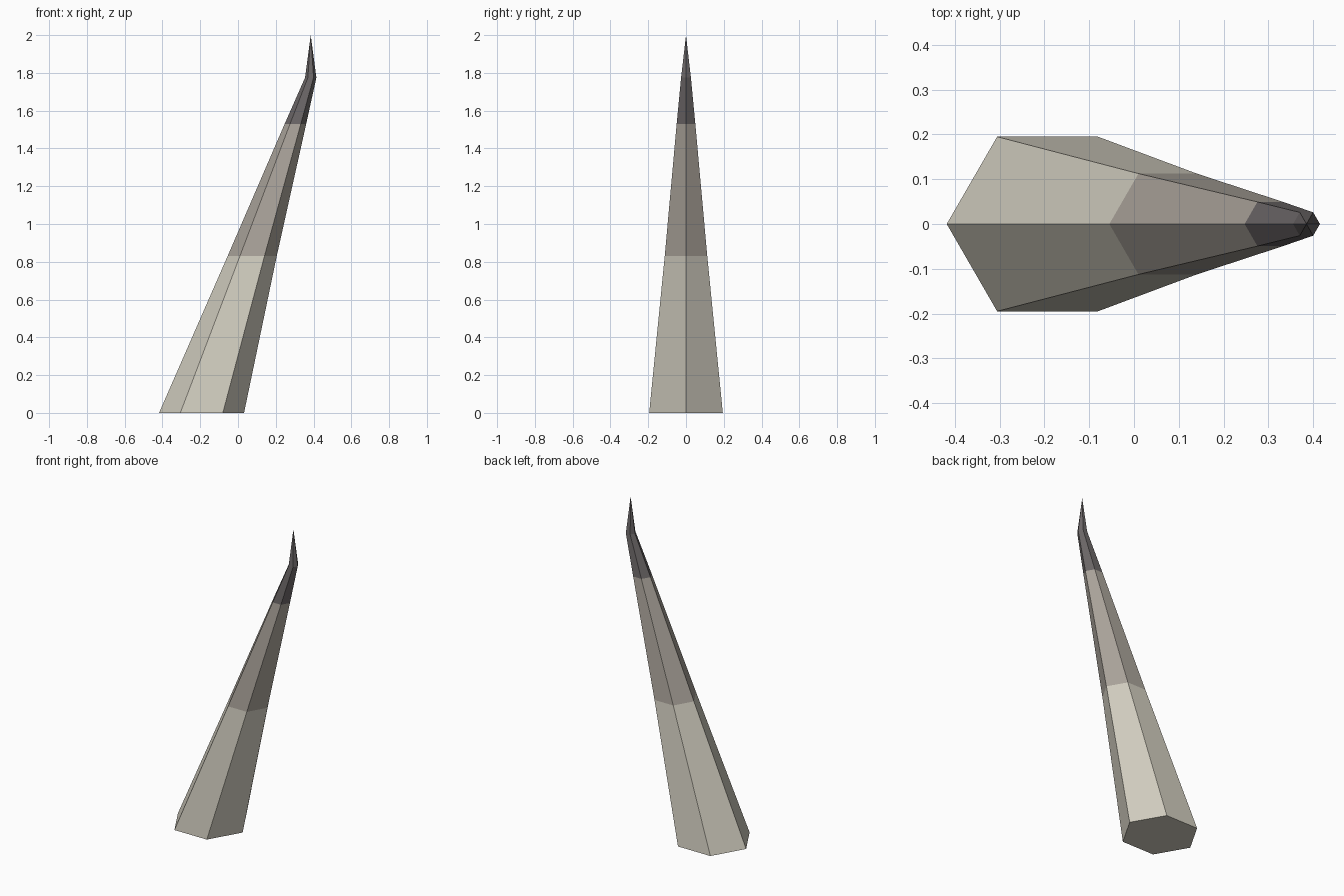
import bpy, bmesh
from math import cos, sin, pi

cube = bpy.data.objects.get("Cube")
if cube:
    bpy.data.objects.remove(cube, do_unlink=True)

SIDES = 6


def make_material(name, rgb):
    mat = bpy.data.materials.new(name)
    mat.use_nodes = True
    color = (*rgb, 1.0)
    mat.diffuse_color = color
    mat.node_tree.nodes["Principled BSDF"].inputs["Base Color"].default_value = color
    return mat


materials = [
    make_material("pale bone", (0.65, 0.62, 0.53)),
    make_material("grey bone", (0.41, 0.375, 0.33)),
    make_material("dark tip", (0.15, 0.136, 0.138)),
]

# Leaning horn: centre x, height, radius of each ring
rings = [(-0.193, 0.0, 0.225), (0.075, 0.83, 0.13),
         (0.304, 1.53, 0.057), (0.385, 1.775, 0.03)]

bm = bmesh.new()
loops = [[bm.verts.new((x + r * cos(2 * pi * i / SIDES), r * sin(2 * pi * i / SIDES), z))
          for i in range(SIDES)] for x, z, r in rings]

# Base cap
bm.faces.new(loops[0][::-1])

# Side bands, one colour per band
for band, (low, high) in enumerate(zip(loops, loops[1:])):
    for i in range(SIDES):
        j = (i + 1) % SIDES
        face = bm.faces.new((low[i], low[j], high[j], high[i]))
        face.material_index = band

# Upright pointed end
apex = bm.verts.new((0.385, 0, 2.0))
for i in range(SIDES):
    face = bm.faces.new((loops[-1][i], loops[-1][(i + 1) % SIDES], apex))
    face.material_index = 2

mesh = bpy.data.meshes.new("horn")
bm.to_mesh(mesh)
bm.free()
for mat in materials:
    mesh.materials.append(mat)
horn = bpy.data.objects.new("horn", mesh)
bpy.context.collection.objects.link(horn)
